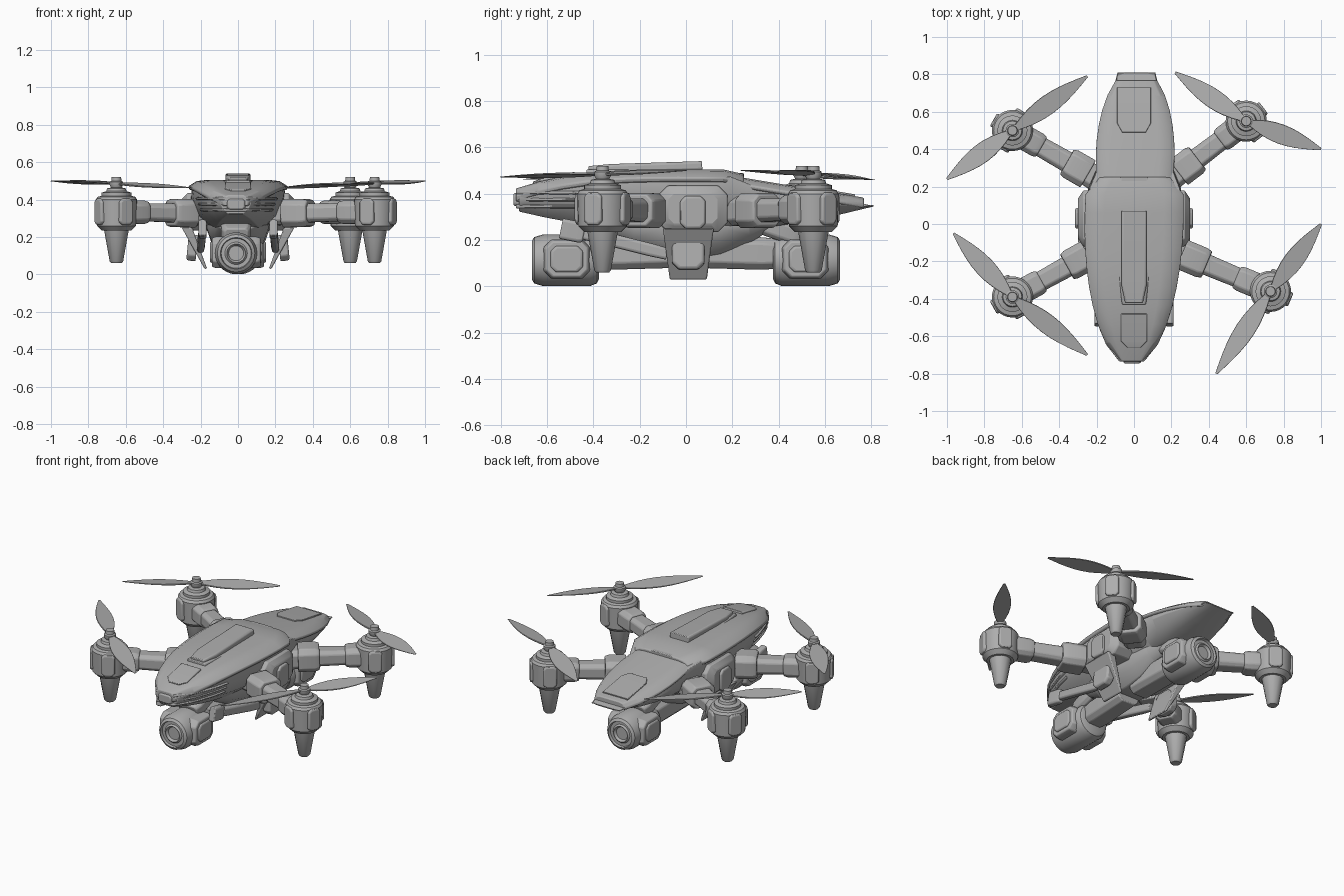
import bpy, bmesh, math
from math import copysign, cos, pi, radians, sin, sqrt, tau
from mathutils import Matrix, Vector

cube = bpy.data.objects.get("Cube")
if cube:
    bpy.data.objects.remove(cube, do_unlink=True)

grey = bpy.data.materials.new("mid_grey")
grey.use_nodes = True
grey.diffuse_color = (.42, .42, .42, 1)
grey.node_tree.nodes["Principled BSDF"].inputs["Base Color"].default_value = grey.diffuse_color
parts = []
SIDES = (("left", 1), ("right", -1))
UP = Vector((0, 0, 1))


def loft(name, rings, bevel=.006, slot_depth=0):
    """Skin equal rings and cap both ends; a slot sinks an inset into the last cap."""
    bm = bmesh.new()
    rows = [[bm.verts.new(point) for point in ring] for ring in rings]
    count = len(rows[0])
    for row, following in zip(rows, rows[1:]):
        for i in range(count):
            j = (i + 1) % count
            bm.faces.new((row[i], row[j], following[j], following[i]))
    bm.faces.new(rows[0])
    end = bm.faces.new(rows[-1])
    bmesh.ops.recalc_face_normals(bm, faces=bm.faces[:])
    if slot_depth:
        bmesh.ops.inset_region(bm, faces=[end], thickness=.012)
        bmesh.ops.translate(bm, verts=end.verts[:], vec=end.normal * -slot_depth)
    mesh = bpy.data.meshes.new(name)
    bm.to_mesh(mesh)
    bm.free()
    mesh.materials.append(grey)
    obj = bpy.data.objects.new(name, mesh)
    bpy.context.collection.objects.link(obj)
    if bevel:
        soft = obj.modifiers.new("soft_edges", 'BEVEL')
        soft.width, soft.segments, soft.limit_method = bevel, 2, 'ANGLE'
        soft.angle_limit = radians(35)
    parts.append(obj)


def bar(name, start, end, stations, roll=0, bevel=.006):
    """Chamfered bar from start to end; stations are (fraction, half width, half height)."""
    start, end = Vector(start), Vector(end)
    along = (end - start).normalized()
    side = Matrix.Rotation(roll, 3, along) @ along.cross(UP).normalized()
    rise = side.cross(along)
    rings = []
    for fraction, width, height in stations:
        cut = min(width, height) * .4
        outline = [(width, height - cut), (width - cut, height)]
        outline += [(-u, v) for u, v in reversed(outline)]
        outline += [(-u, -v) for u, v in outline]
        centre = start.lerp(end, fraction)
        rings.append([centre + side * u + rise * v for u, v in outline])
    loft(name, rings, bevel)


def block(name, start, end, width, height, taper=.9):
    """Bar that keeps its size and narrows at the far end."""
    bar(name, start, end, [(0, width, height), (.8, width, height),
                           (1, width * taper, height * taper)])


def lathe(name, base, axis, profile, sides=28):
    """Turn a profile of (radius, distance) about an axis through base."""
    turn = UP.rotation_difference(Vector(axis)).to_matrix()
    angles = [tau * i / sides for i in range(sides)]
    loft(name, [[Vector(base) + turn @ Vector((radius * cos(a), radius * sin(a), distance))
                 for a in angles] for radius, distance in profile], bevel=0)


def steps(first, last, count):
    return [first + (last - first) * i / (count - 1) for i in range(count)]


def plan(y):
    """Half width of the fuselage seen from above."""
    if y < .2:
        return .267 * sqrt(1 - ((y - .03) / .79) ** 2)
    return .213 * sqrt(1 - ((y - .36) / .48) ** 2)


def deck(y):
    """Height of the upper surface."""
    return .506 - .21 * abs(y) ** 3 if y < .2 else .51 - .165 * y


def hull(name, section, stations, slot_depth=0):
    """Mirrored shell; section holds fractions, stations hold (y, half width, low, high)."""
    rings = []
    for y, width, low, high in stations:
        middle = y * .017
        half = [(width * u, low + (high - low) * v) for u, v in section]
        rings.append([(middle + x, y, z) for x, z in half]
                     + [(middle - x, y, z) for x, z in reversed(half)])
    loft(name, rings, slot_depth=slot_depth)


# Fuselage: lower hull, canopy, tail cover and belly
shell = [(.97, 0), (1, .35), (.83, .87), (.6, 1)]
tub = [(.5, 0), (.85, .3), (1, .7), (.97, 1)]
hull("lower_hull", tub, [(y, plan(y) * .95, .235 + .17 * y * y, deck(y) - .03)
                         for y in steps(-.72, .76, 14)], slot_depth=.05)
canopy = [(y, plan(y), deck(y) - .055, deck(y)) for y in steps(-.735, .16, 10)]
hull("canopy", shell, canopy + [(.25, .19, .435, .485)])
hull("tail_cover", shell, [(y, plan(y), deck(y) - .045, deck(y)) for y in steps(.21, .768, 8)])
hull("belly", tub, [(y, .17 - .5 * y * y, .12 + .9 * y * y, .3) for y in steps(-.35, .4, 7)])


# Raised panels that follow the upper surface
def panel(name, back, front, width, height, lift, taper):
    block(name, (0, back, deck(back) + lift), (0, front, deck(front) + lift), width, height, taper)


panel("battery_plate", .25, -.43, .08, .02, 0, .8)
panel("battery_handle", .07, -.42, .068, .02, .015, .7)
panel("nose_panel", -.48, -.66, .07, .01, .002, .5)
panel("tail_panel", .73, .49, .09, .006, .002, .7)

# Nose grille: stacked slats and a central sensor
for level in range(3):
    z = .345 + level * .03
    hull("nose_slat_%d" % (level + 1), [(.95, 0), (1, .5), (.95, 1)],
         [(y, plan(y) * (.9 + .05 * level), z - .008, z + .008) for y in steps(-.735, -.4, 5)])
block("nose_sensor", (-.01, -.65, .375), (-.01, -.745, .375), .05, .03)

# Side details: mid bulges, pads, landing fins and braces
for label, s in SIDES:
    block(label + "_side_bulge", (s * .15, .03, .335), (s * .3, .03, .335), .15, .1, .7)
    block(label + "_side_pad", (s * .28, .03, .32), (s * .315, .03, .32), .055, .07)
    rings = []
    for drop in (0, .2, .7, 1):
        x, z = .285 - .11 * drop, .25 - .22 * drop
        depth, thick = .11 - .03 * drop, .04 - .03 * drop
        rings.append([(s * (x + i * thick), .01 + j * depth, z)
                      for i, j in ((-1, -1), (.4, -1), (.4, 1), (-1, 1))])
    loft(label + "_landing_fin", rings)
    block(label + "_fin_plate", (s * .22, .01, .14), (s * .27, .01, .145), .07, .07)
    elbow = Vector((s * .19, -.44, .23))
    block(label + "_brace_joint", (s * .19, -.54, .25), elbow, .022, .045)
    block(label + "_brace", elbow, (s * .2, -.08, .14), .02, .028)

# Gimbal cameras under the nose and the tail
for label, s in (("front", -1), ("rear", 1)):
    x = s * .01
    name = label + "_camera"
    lathe(name, (x, s * .375, .113), (0, s, 0),
          [(.08, 0), (.1, .01), (.112, .04), (.112, .24), (.1, .28), (.084, .29),
           (.08, .275), (.06, .275), (.05, .285), (.04, .27), (.01, .27)])
    for side, t in SIDES:
        centre = Vector((x, s * .515, .118))
        out = Vector((t, 0, 0))
        block("%s_%s_pod" % (name, side), centre, centre + out * .13, .1, .085)
        block("%s_%s_window" % (name, side), centre + out * .1, centre + out * .14, .07, .057)
    block(label + "_gimbal_beam", (0, s * .05, .15), (x, s * .4, .14), .075, .07)
    block(label + "_gimbal_bracket", (x, s * .33, .27), (x, s * .5, .21), .08, .045, .8)

# Arms, motors and propellers: hub position, then both blade tips
rotors = {
    "front_left": ((.73, -.36), (1, 0), (.44, -.8)),
    "front_right": ((-.65, -.39), (-.965, -.05), (-.25, -.7)),
    "rear_left": ((.6, .55), (.22, .81), (1, .4)),
    "rear_right": ((-.65, .5), (-.25, .79), (-1, .24)),
}
for label, ((x, y), *tips) in rotors.items():
    hub = Vector((x, y, .335))
    root = Vector((copysign(.18, x), copysign(.18, y) + .05, .325))
    bar(label + "_arm", root, hub, [(0, .07, .065), (.4, .056, .05), (1, .05, .045)])
    block(label + "_arm_hinge", root.lerp(hub, .14), root.lerp(hub, .38), .083, .075)
    block(label + "_arm_collar", root.lerp(hub, .9), root.lerp(hub, .67), .067, .062)

    base = (x, y, 0)
    lathe(label + "_motor", base, UP,
          [(.08, .235), (.105, .26), (.11, .4), (.1, .415), (.08, .42), (.08, .437),
           (.055, .445), (.05, .46), (.026, .465)])
    lathe(label + "_shaft", base, UP, [(.026, .46), (.036, .478), (.036, .495), (.027, .5), (.025, .52)])
    lathe(label + "_foot", base, UP, [(.028, .06), (.036, .07), (.07, .26)], sides=12)
    outward = (hub - root).normalized()
    for turn, place in ((-1, "right"), (0, "outer"), (1, "left")):
        way = Matrix.Rotation(turn * pi / 2, 3, 'Z') @ outward
        way.z = 0
        block("%s_motor_%s_rib" % (label, place), hub + way * .08, hub + way * .117, .04, .07)

    for tip, place in zip(tips, ("first", "second")):
        stations = [(t, .006 + .047 * sin(pi * t ** .9), .005 - .004 * t) for t in steps(.04, 1, 10)]
        bar("%s_%s_blade" % (label, place), (x, y, .486), (*tip, .45 + .05 * abs(tip[0])),
            stations, roll=.14, bevel=0)

# Smooth shading with crisp edges
for part in parts:
    bpy.ops.object.select_all(action='DESELECT')
    part.select_set(True)
    bpy.context.view_layer.objects.active = part
    bpy.ops.object.shade_smooth_by_angle(angle=radians(32))
